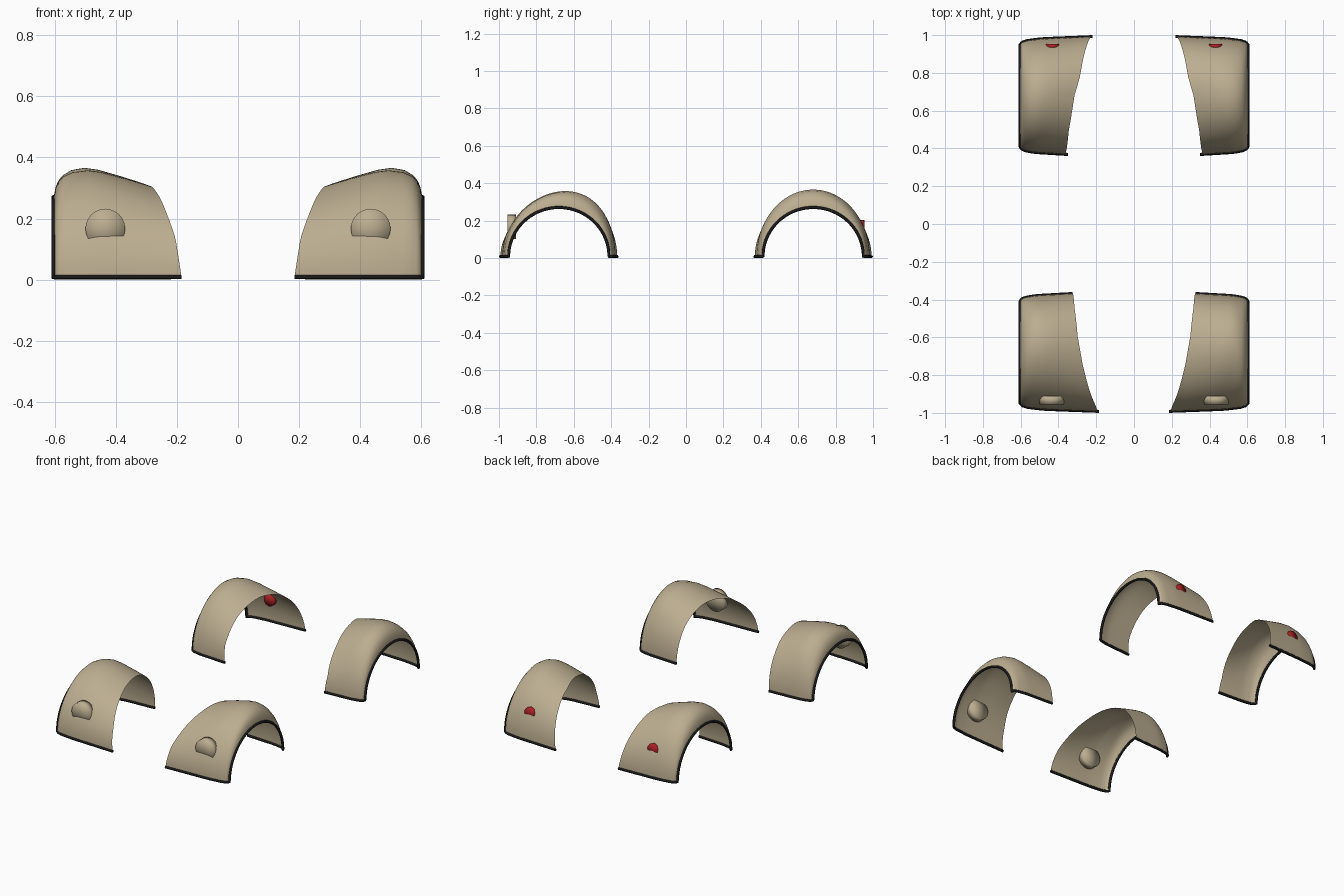
import bpy, bmesh, math

cube = bpy.data.objects.get("Cube")
if cube:
    bpy.data.objects.remove(cube, do_unlink=True)


def material(name, rgb):
    m = bpy.data.materials.new(name)
    m.use_nodes = True
    m.diffuse_color = (*rgb, 1)
    m.node_tree.nodes["Principled BSDF"].inputs["Base Color"].default_value = (*rgb, 1)
    return m


TAN = material("tan_paint", (0.50, 0.42, 0.28))
BLACK = material("black_rubber", (0.01, 0.01, 0.01))
RED = material("red_lens", (0.40, 0.015, 0.018))


def interp(table, u):
    for (a, va), (b, vb) in zip(table, table[1:]):
        if u <= b:
            return va + (vb - va) * (u - a) / (b - a)
    return table[-1][1]


# Cross-section, from wheel opening (0) to inboard edge (1)
HALF_LENGTH = [(0, .268), (.03, .282), (.1, .291), (.3, .301), (1, .312)]
HEIGHT = [(0, .262), (.02, .293), (.05, .314), (.1, .332), (.2, .348),
          (.35, .355), (.5, .349), (.75, .328), (1, .304)]
# Inboard edge x, from the front end (0) to the back end (1) of each arch
FRONT_EDGE = [(0, .185), (.14, .205), (.25, .235), (.4, .272), (.55, .298), (.75, .315), (1, .325)]
REAR_EDGE = [(0, .350), (.1, .360), (.3, .345), (.5, .315), (.6, .287), (.72, .268), (.85, .245), (1, .220)]
STEPS = [0, .01, .02, .035, .05, .075, .1, .15, .2, .27, .35, .42, .5, .62, .75, .87, 1]
ARC = 40
OUTER, BASE = .604, .008


def fender_point(edge, centre, skew, lift, t, u):
    a = math.pi * t
    x = OUTER + (interp(edge, t) - OUTER) * u
    bump = min(1, u / .25)
    y = centre - interp(HALF_LENGTH, u) * math.cos(a) + skew * bump * math.sin(a) ** 2
    z = BASE + (interp(HEIGHT, u) + lift * bump) * math.sin(a)
    return x, y, z


def finish(obj, mat):
    bpy.context.collection.objects.link(obj)
    obj.data.materials.append(mat)
    return obj


def fender(name, side, *shape):
    bm = bmesh.new()
    rows = []
    for i in range(ARC + 1):
        row = []
        for u in STEPS:
            x, y, z = fender_point(*shape, i / ARC, u)
            row.append(bm.verts.new((side * x, y, z)))
        rows.append(row)
    for r, s in zip(rows, rows[1:]):
        for j in range(len(STEPS) - 1):
            bm.faces.new((r[j], r[j + 1], s[j + 1], s[j]))
    bmesh.ops.recalc_face_normals(bm, faces=bm.faces)
    # Outward side faces up
    if sum(f.normal.z for f in bm.faces) < 0:
        bmesh.ops.reverse_faces(bm, faces=bm.faces)
    for f in bm.faces:
        f.smooth = True
    me = bpy.data.meshes.new(name)
    bm.to_mesh(me)
    bm.free()
    finish(bpy.data.objects.new(name, me), TAN)

    # Rubber trim along both ends and around the wheel opening
    path = [fender_point(*shape, 0, u) for u in reversed(STEPS)]
    path += [fender_point(*shape, i / ARC, 0) for i in range(1, ARC)]
    path += [fender_point(*shape, 1, u) for u in STEPS]
    cu = bpy.data.curves.new(name + "_trim", "CURVE")
    cu.dimensions = "3D"
    cu.bevel_depth = .008
    cu.bevel_resolution = 1
    cu.use_fill_caps = True
    sp = cu.splines.new("POLY")
    sp.points.add(len(path) - 1)
    for p, (x, y, z) in zip(sp.points, path):
        p.co = (side * x, y, z, 1)
    finish(bpy.data.objects.new(name + "_trim", cu), BLACK)


def lamp(name, x, y, z, radius, depth, sides, mat):
    bpy.ops.mesh.primitive_cylinder_add(vertices=sides, radius=radius, depth=depth,
                                        end_fill_type="TRIFAN", location=(x, y, z),
                                        rotation=(math.pi / 2, 0, 0))
    obj = bpy.context.object
    obj.name = name
    obj.data.materials.append(mat)
    for p in obj.data.polygons:
        p.use_smooth = True


for label, side in (("left", 1), ("right", -1)):
    fender(f"front_{label}_fender", side, FRONT_EDGE, -.68, .035, -.005)
    fender(f"rear_{label}_fender", side, REAR_EDGE, .68, 0, .003)
    lamp(f"{label}_headlight", side * .435, -.932, .167, .065, .045, 24, TAN)
    lamp(f"{label}_tail_light", side * .432, .940, .166, .037, .028, 10, RED)
